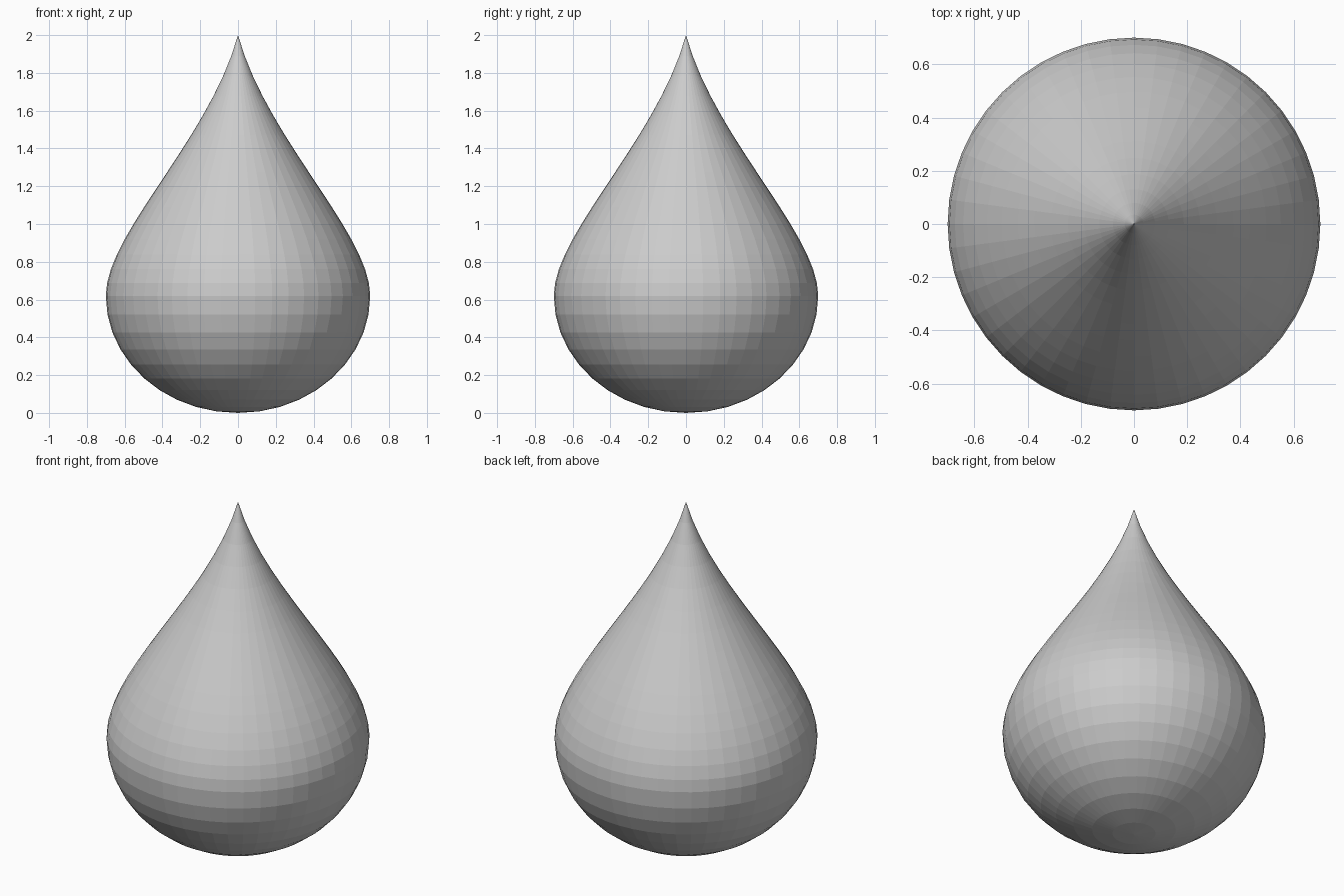
import bpy
import bmesh
import math
from mathutils import Vector
from mathutils.geometry import interpolate_bezier

cube = bpy.data.objects.get("Cube")
if cube:
    bpy.data.objects.remove(cube, do_unlink=True)

SIDES = 48
RADIUS, WAIST, HEIGHT = 0.7, 0.62, 2.0


def arc(points, segments):
    """Sample a cubic curve given as (radius, height) control points."""
    return interpolate_bezier(*[Vector((r, 0, z)) for r, z in points], segments + 1)


# Half profile: rounded belly, then a concave taper to the tip
belly = arc([(0, 0), (0.39, 0), (RADIUS, 0.28), (RADIUS, WAIST)], 10)
taper = arc([(RADIUS, WAIST), (RADIUS, 0.95), (0.15, 1.45), (0, HEIGHT)], 15)
profile = belly + taper[1:]

# Revolve the profile around the vertical axis
bm = bmesh.new()
verts = [bm.verts.new(p) for p in profile]
edges = [bm.edges.new(pair) for pair in zip(verts, verts[1:])]
bmesh.ops.spin(bm, geom=verts + edges, cent=(0, 0, 0), axis=(0, 0, 1),
               angle=math.tau, steps=SIDES)
bmesh.ops.remove_doubles(bm, verts=bm.verts[:], dist=0.0005)
bmesh.ops.recalc_face_normals(bm, faces=bm.faces[:])

# Flat-shaded droplet
mesh = bpy.data.meshes.new("droplet")
bm.to_mesh(mesh)
bm.free()
droplet = bpy.data.objects.new("droplet", mesh)
bpy.context.collection.objects.link(droplet)
